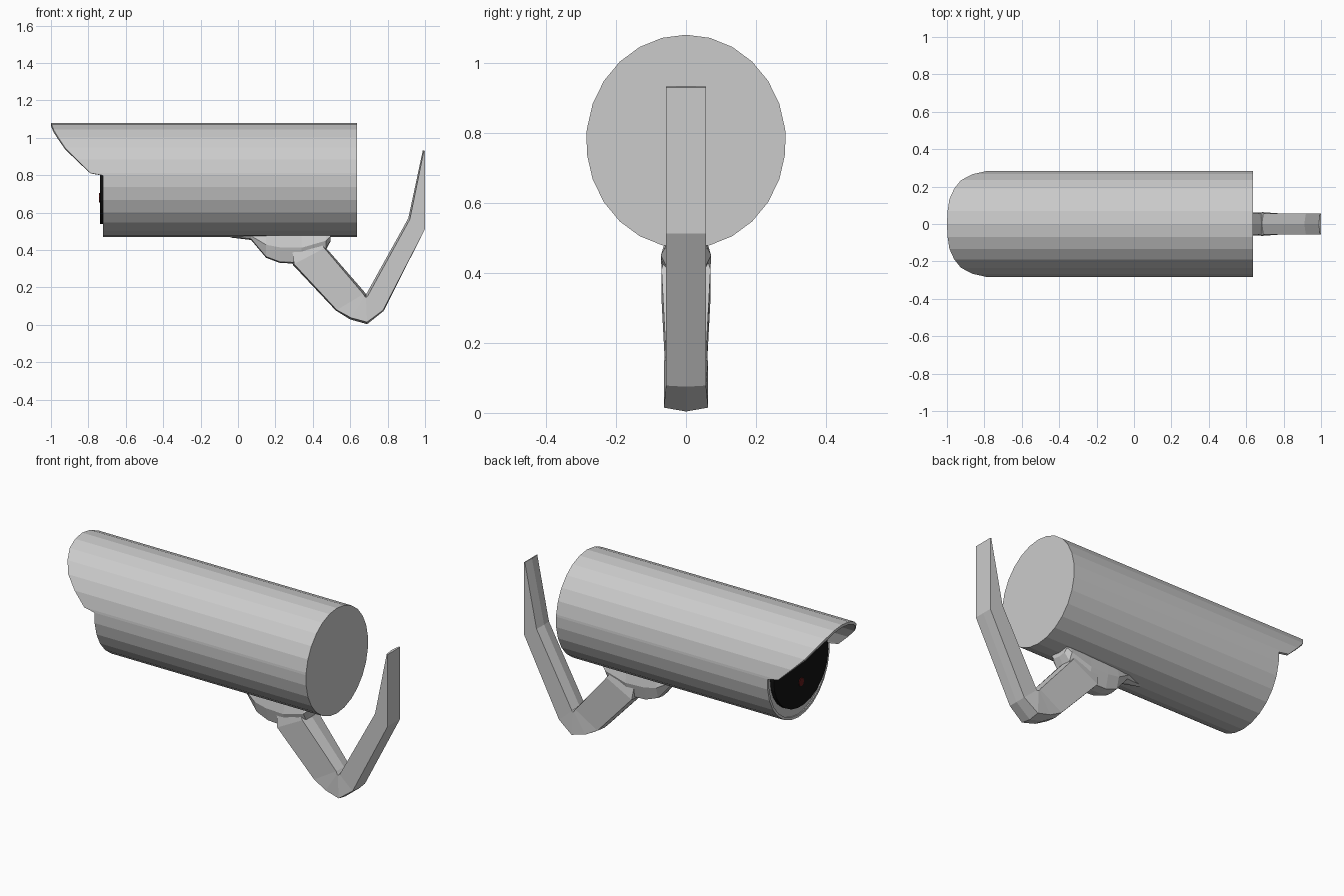
import bpy, bmesh, math

if "Cube" in bpy.data.objects:
    bpy.data.objects.remove(bpy.data.objects["Cube"])

CZ, RY, RZ = 0.775, 0.285, 0.305   # housing axis height and radii


def material(name, rgba):
    m = bpy.data.materials.new(name)
    m.diffuse_color = rgba
    m.use_nodes = True
    m.node_tree.nodes["Principled BSDF"].inputs["Base Color"].default_value = m.diffuse_color
    return m


def loft(name, rings, mat=None):
    """Skin a list of equal-length closed rings and cap both ends."""
    bm = bmesh.new()
    vs = [[bm.verts.new(p) for p in r] for r in rings]
    n = len(rings[0])
    for a, b in zip(vs, vs[1:]):
        for i in range(n):
            j = (i + 1) % n
            bm.faces.new((a[i], a[j], b[j], b[i]))
    bm.faces.new(vs[0])
    bm.faces.new(vs[-1])
    bmesh.ops.recalc_face_normals(bm, faces=bm.faces)
    me = bpy.data.meshes.new(name)
    bm.to_mesh(me)
    bm.free()
    ob = bpy.data.objects.new(name, me)
    bpy.context.collection.objects.link(ob)
    if mat:
        me.materials.append(mat)
    return ob


def disc(name, x0, x1, z, ry, rz, n, mat):
    rings = [[(x, ry * math.cos(2 * math.pi * i / n), z + rz * math.sin(2 * math.pi * i / n))
              for i in range(n)] for x in (x0, x1)]
    return loft(name, rings, mat)


# Housing with sun hood: front edge follows a curve in height
hood = [(0.0, -0.72), (0.80, -0.722), (0.812, -0.79), (0.941, -0.92),
        (1.037, -0.984), (1.08, -1.0)]


def front_x(z):
    for (z0, x0), (z1, x1) in zip(hood, hood[1:]):
        if z <= z1:
            return x0 + (x1 - x0) * (z - z0) / (z1 - z0)
    return hood[-1][1]


step = 360 / 26
angles = sorted([step * (i + 0.5) for i in range(26)] + [4.5, 175.5])


def oval(xf, s=1.0):
    pts = []
    for a in angles:
        c, d = math.cos(math.radians(a)), math.sin(math.radians(a))
        pts.append((xf(CZ + RZ * d), RY * c * s, CZ + RZ * d * s))
    return pts


loft("camera_housing", [oval(lambda z: 0.635), oval(front_x),
                        oval(front_x, 0.95), oval(lambda z: -0.715, 0.95)])

# Dark front window and red lens
disc("front_window", -0.738, -0.71, CZ, 0.25, 0.237, 26,
     material("black", (0.006, 0.006, 0.006, 1)))
disc("lens", -0.742, -0.73, 0.68, 0.022, 0.025, 8,
     material("red", (0.12, 0.01, 0.01, 1)))


# Bent wall arm: outer and inner points with half width at each bend
def arm_ring(outer, inner, w, ro, ri):
    (ox, oz), (ix, iz) = outer, inner
    dx, dz = ix - ox, iz - oz
    d = math.hypot(dx, dz)
    dx, dz = dx / d, dz / d
    return [(ox, -w, oz), (ox - dx * ro, 0, oz - dz * ro), (ox, w, oz),
            (ix, w, iz), (ix + dx * ri, 0, iz + dz * ri), (ix, -w, iz)]


loft("wall_arm", [arm_ring(*s) for s in [
    ((1.0, 0.93), (0.994, 0.932), 0.057, 0, 0.006),
    ((1.0, 0.513), (0.919, 0.565), 0.057, 0, 0.01),
    ((0.775, 0.078), (0.692, 0.152), 0.057, 0.005, 0.012),
    ((0.69, 0.015), (0.684, 0.148), 0.063, 0.011, 0.012),
    ((0.604, 0.038), (0.678, 0.152), 0.06, 0.01, 0.012),
    ((0.528, 0.08), (0.67, 0.165), 0.057, 0.006, 0.012),
    ((0.30, 0.325), (0.462, 0.41), 0.07, 0.008, 0.008),
    ((0.29, 0.40), (0.44, 0.44), 0.06, 0, 0)]])

# Mounting foot under the housing: x, underside height, half width
foot = [(-0.04, 0.47, 0.012), (0.07, 0.457, 0.045), (0.15, 0.362, 0.06),
        (0.225, 0.334, 0.065), (0.34, 0.33, 0.07), (0.47, 0.405, 0.072),
        (0.495, 0.45, 0.06)]
loft("mounting_foot", [[(x, -w * 0.8, 0.495), (x, w * 0.8, 0.495), (x, w, (z + 0.495) / 2),
                        (x, w * 0.7, z + 0.003), (x, 0, z - 0.003), (x, -w * 0.7, z + 0.003),
                        (x, -w, (z + 0.495) / 2)] for x, z, w in foot])
